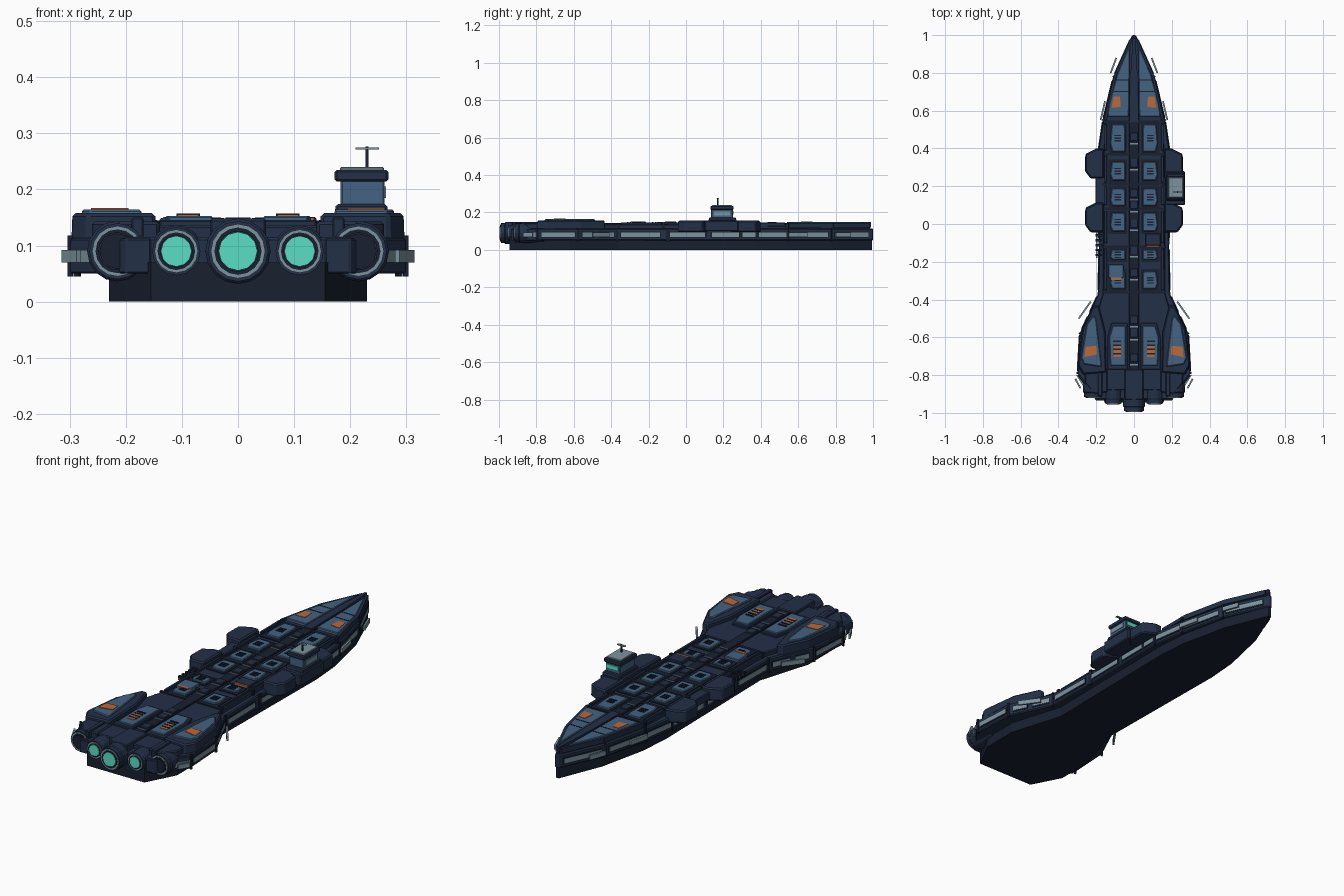
import bpy, bmesh, math
from mathutils import Vector

if "Cube" in bpy.data.objects:
    bpy.data.objects.remove(bpy.data.objects["Cube"])

def mat(name, c):
    m = bpy.data.materials.new(name)
    m.diffuse_color = (*c, 1)
    m.use_nodes = True
    m.node_tree.nodes["Principled BSDF"].inputs["Base Color"].default_value = m.diffuse_color
    return m

NAVY = mat("navy", (.016, .029, .062))
DARK = mat("dark", (.009, .014, .028))
BLUE = mat("panel_blue", (.055, .125, .22))
GREY = mat("window_grey", (.2, .29, .34))
ORANGE = mat("orange", (.5, .14, .04))
TEAL = mat("glow_teal", (.1, .74, .56))

def finish(name, bm, m, bevel=0):
    bmesh.ops.recalc_face_normals(bm, faces=bm.faces)
    me = bpy.data.meshes.new(name)
    bm.to_mesh(me)
    bm.free()
    me.materials.append(m)
    o = bpy.data.objects.new(name, me)
    bpy.context.collection.objects.link(o)
    if bevel:
        b = o.modifiers.new("bevel", 'BEVEL')
        b.width, b.segments, b.limit_method = bevel, 1, 'ANGLE'
    return o

def prism(name, pts, z0, z1, m, bevel=0, top=1.0):
    """Extruded polygon; top < 1 shrinks the upper face about its centre."""
    bm = bmesh.new()
    c = sum((Vector(p) for p in pts), Vector((0, 0))) / len(pts)
    lo = [bm.verts.new((x, y, z0)) for x, y in pts]
    hi = [bm.verts.new((*(c + (Vector(p) - c) * top), z1)) for p in pts]
    bm.faces.new(lo)
    bm.faces.new(hi)
    for i in range(len(pts)):
        j = (i + 1) % len(pts)
        bm.faces.new((lo[i], lo[j], hi[j], hi[i]))
    return finish(name, bm, m, bevel)

def box(name, x0, x1, y0, y1, z0, z1, m, bevel=0, top=1.0):
    return prism(name, [(x0, y0), (x1, y0), (x1, y1), (x0, y1)], z0, z1, m, bevel, top)

def flip(pts, s):
    return [(s * x, y) for x, y in pts]

def both(pts):
    return pts + [(-x, y) for x, y in reversed(pts) if x > 1e-4]

def lathe(name, x, z, prof, m, n=16):
    """Ring profile (radius, y) revolved about an axis along y."""
    bm = bmesh.new()
    rings = [[bm.verts.new((x + r * math.cos(2 * math.pi * i / n), y,
                            z + r * math.sin(2 * math.pi * i / n))) for i in range(n)]
             for r, y in prof]
    for a, b in zip(rings, rings[1:]):
        for i in range(n):
            j = (i + 1) % n
            bm.faces.new((a[i], a[j], b[j], b[i]))
    bm.faces.new(rings[0])
    bm.faces.new(rings[-1])
    return finish(name, bm, m)

def wall(name, p, q, f0, f1, z0, z1, t, m, s, out=0.0):
    """Plate lying along part f0..f1 of the wall p-q, proud by t."""
    p, q = Vector(p), Vector(q)
    d = (q - p).normalized()
    n = Vector((d.y, -d.x))
    if n.x < 0:
        n = -n
    a, b = p.lerp(q, f0) + n * out, p.lerp(q, f1) + n * out
    pts = [a - n * .006, b - n * .006, b + n * t, a + n * t]
    return prism(name, flip([tuple(v) for v in pts], s), z0, z1, m)

# main hull: keel, side band, deck
KEEL = [(.155, -.945), (.23, -.8), (.23, -.62), (.15, -.36), (.16, .38), (.148, .54), (.095, .78), (.008, .995)]
BAND = [(.2, -.93), (.3, -.79), (.288, -.58), (.19, -.37), (.185, -.1), (.19, .38), (.165, .55), (.11, .78), (.01, 1.0)]
DECK = [(.17, -.88), (.24, -.78), (.22, -.55), (.165, -.37), (.16, .38), (.15, .54), (.1, .78), (.008, .985)]
prism("keel", both(KEEL), 0, .07, DARK)
prism("side_band", both(BAND), .05, .115, NAVY, .005)
prism("deck", both(DECK), .11, .136, NAVY, .004)

# deck seams
for y, w in ((.54, .162), (.37, .17), (.21, .17), (.08, .17), (-.12, .17), (-.36, .168)):
    box("deck_seam", -w, w, y - .007, y + .007, .11, .141, DARK)

# central spine
box("spine", -.026, .026, -.78, .8, .12, .143, DARK, .003)
prism("nose_ridge", both([(.022, .54), (.018, .8), (.006, .99)]), .12, .15, NAVY)
for y in (-.73, -.6, -.53, -.28, -.16, -.02, .08, .14, .3, .44):
    box("spine_block", -.02, .02, y, y + .045, .14, .148, NAVY, .002)
    box("spine_slot", -.022, .022, y - .018, y - .01, .14, .146, GREY)

for s in (-1, 1):
    # side windows and hull ribs along the band
    for i, cuts in ((1, [(.08, .94)]), (2, [(.12, .42), (.55, .92)]), (3, [(.08, .86)]),
                    (4, [(.03, .42), (.5, .8), (.84, .98)]), (5, [(.06, .92)]),
                    (6, [(.06, .9)]), (7, [(.08, .88)])):
        for a, b in cuts:
            wall("window_strip", BAND[i], BAND[i + 1], a, b, .07, .092, .004, GREY, s)
            wall("window_frame", BAND[i], BAND[i + 1], a - .02, b + .02, .064, .098, .002, DARK, s)
        wall("hull_rib", BAND[i], BAND[i + 1], -.015, .025, .045, .118, .004, DARK, s)
    # flared fins at hull corners
    for p, q in (((.302, -.8), (.25, -.885)), ((.312, -.82), (.285, -.87)), ((.294, -.5), (.23, -.41)),
                 ((.125, .8), (.095, .88)), ((.178, .55), (.155, .65))):
        wall("corner_fin", p, q, 0, 1, .07, .092, .003, GREY, s)

    # nose armour
    prism("nose_plate", flip([(.028, .57), (.14, .57), (.132, .63), (.09, .79), (.022, .95)], s), .13, .149, BLUE, .003)
    prism("nose_marking", flip([(.07, .62), (.118, .615), (.108, .675), (.074, .675)], s), .145, .151, ORANGE)
    for y, w in ((.7, .108), (.76, .094)):
        box("nose_groove", *sorted((s * .03, s * w)), y, y + .005, .145, .1505, DARK)
    wall("nose_rail", (.152, .55), (.1, .785), 0, 1, .12, .145, .006, NAVY, s)
    wall("nose_rail_tip", (.1, .785), (.012, .98), 0, 1, .12, .145, .006, NAVY, s)

    # mid deck plates with vents
    for y0, y1 in ((.38, .53), (.23, .33), (.095, .19), (-.04, .06), (-.19, -.135), (-.345, -.25)):
        h, c = (y1 - y0), (y0 + y1) / 2
        prism("deck_plate", flip([(.045, y0), (.115, y0), (.127, y0 + h * .3), (.118, y1), (.05, y1), (.045, y1 - h * .2)], s),
              .13, .147, BLUE, .003, .95)
        box("plate_base", *sorted((s * .038, s * .135)), y0 - .012, y1 + .012, .13, .14, DARK)
        for k in (-1, 0, 1):
            box("vent", *sorted((s * .068, s * .102)), c + k * .014 - .004, c + k * .014 + .003, .145, .15, DARK)
    for y0, y1 in ((-.35, -.13), (-.1, .07), (.1, .2), (.22, .36), (.39, .53)):
        box("deck_rail", *sorted((s * .143, s * .157)), y0, y1, .125, .146, NAVY, .002)

    # stern deck plates
    prism("stern_plate", flip([(.035, -.77), (.14, -.77), (.14, -.6), (.12, -.525), (.035, -.525)], s), .125, .146, NAVY, .003)
    prism("stern_panel", flip([(.045, -.75), (.125, -.75), (.13, -.6), (.112, -.54), (.045, -.54)], s), .14, .153, BLUE, .003)
    box("stern_marking", *sorted((s * .07, s * .108)), -.705, -.645, .15, .1555, ORANGE)
    for k in range(4):
        box("stern_vent", *sorted((s * .068, s * .11)), -.69 + k * .022, -.682 + k * .022, .15, .157, DARK)

    # stern shoulders
    prism("shoulder", flip([(.145, -.79), (.27, -.8), (.298, -.75), (.275, -.56), (.215, -.43), (.185, -.43), (.15, -.57)], s),
          .1, .158, NAVY, .006, .97)
    prism("shoulder_panel", flip([(.17, -.76), (.265, -.745), (.28, -.71), (.25, -.53), (.215, -.48), (.2, -.5)], s),
          .15, .164, BLUE, .003, .96)
    prism("shoulder_marking", flip([(.195, -.69), (.262, -.705), (.257, -.65), (.198, -.645)], s), .16, .167, ORANGE)
    prism("stern_block", flip([(.14, -.89), (.21, -.9), (.26, -.84), (.26, -.77), (.14, -.77)], s), .1, .143, NAVY, .005)
    box("stern_rib", *sorted((s * .168, s * .19)), -.91, -.78, .1, .15, NAVY, .003)

    # side sponsons
    for y0, y1 in ((.24, .4), (-.045, .115)):
        prism("sponson", flip([(.16, y0), (.23, y0), (.26, y0 + .04), (.258, y1 - .03), (.2, y1), (.16, y1)], s),
              .095, .156, NAVY, .006, .96)
    box("sponson_link", *sorted((s * .15, s * .205)), .1, .25, .1, .138, NAVY, .003)

# engines: three lit nozzles and two dark outer ones
def engine(x, r, y, lit):
    z = .09
    lathe("engine_housing", x, z, [(r * .95, -.76), (r * 1.08, y + .06), (r * 1.08, y + .025), (r, y + .02), (r, y)], NAVY)
    lathe("engine_ring", x, z, [(r * .9, y + .01), (r * .9, y - .003), (r * .78, y - .003), (r * .74, y + .01)], GREY)
    lathe("engine_throat", x, z, [(r * .78, y + .01), (r * .78, y - .005), (r * .66, y - .005), (r * .66, y + .01)], DARK)
    lathe("engine_glow", x, z, [(r * .64, y + .01), (r * .64, y - .006)], TEAL if lit else DARK, 12)

engine(0, .054, -.99, True)
box("engine_saddle", -.05, .05, -.93, -.77, .1, .148, NAVY, .004)
for s in (-1, 1):
    engine(s * .11, .043, -.95, True)
    engine(s * .215, .05, -.915, False)
    prism("engine_cowl", flip([(.155, -.935), (.2, -.935), (.3, -.8), (.155, -.8)], s), .05, .113, NAVY, .003)

# bridge tower on the right side
box("tower_foot", .165, .27, .1, .28, .1, .158, NAVY, .005)
box("tower_base", .172, .268, .12, .27, .155, .174, NAVY, .004, .95)
box("tower_body", .183, .261, .135, .25, .17, .217, BLUE, .003)
box("tower_cap", .172, .268, .13, .255, .214, .235, NAVY, .004)
box("tower_roof", .182, .26, .14, .245, .233, .24, GREY, .002)
box("tower_window", .19, .254, .248, .254, .19, .208, TEAL)
box("mast", .227, .233, .167, .173, .238, .277, DARK)
box("mast_arm", .209, .251, .164, .176, .271, .275, GREY)
box("tower_side_window", .258, .264, .15, .235, .185, .205, GREY)

# small fittings: side pipes, hatches
for k in range(5):
    box("side_pipe", -.205, -.17, -.17 + k * .026, -.158 + k * .026, .11, .13, DARK)
box("pipe_rail", -.2, -.192, -.18, -.04, .115, .122, GREY)
box("right_hatch", .06, .14, -.115, -.05, .135, .151, NAVY, .003)
box("right_hatch_mark", .065, .135, -.122, -.112, .135, .15, ORANGE)
box("left_hatch", -.135, -.055, -.285, -.215, .135, .151, BLUE, .003)
box("left_hatch_mark", -.125, -.065, -.296, -.283, .135, .152, ORANGE)
